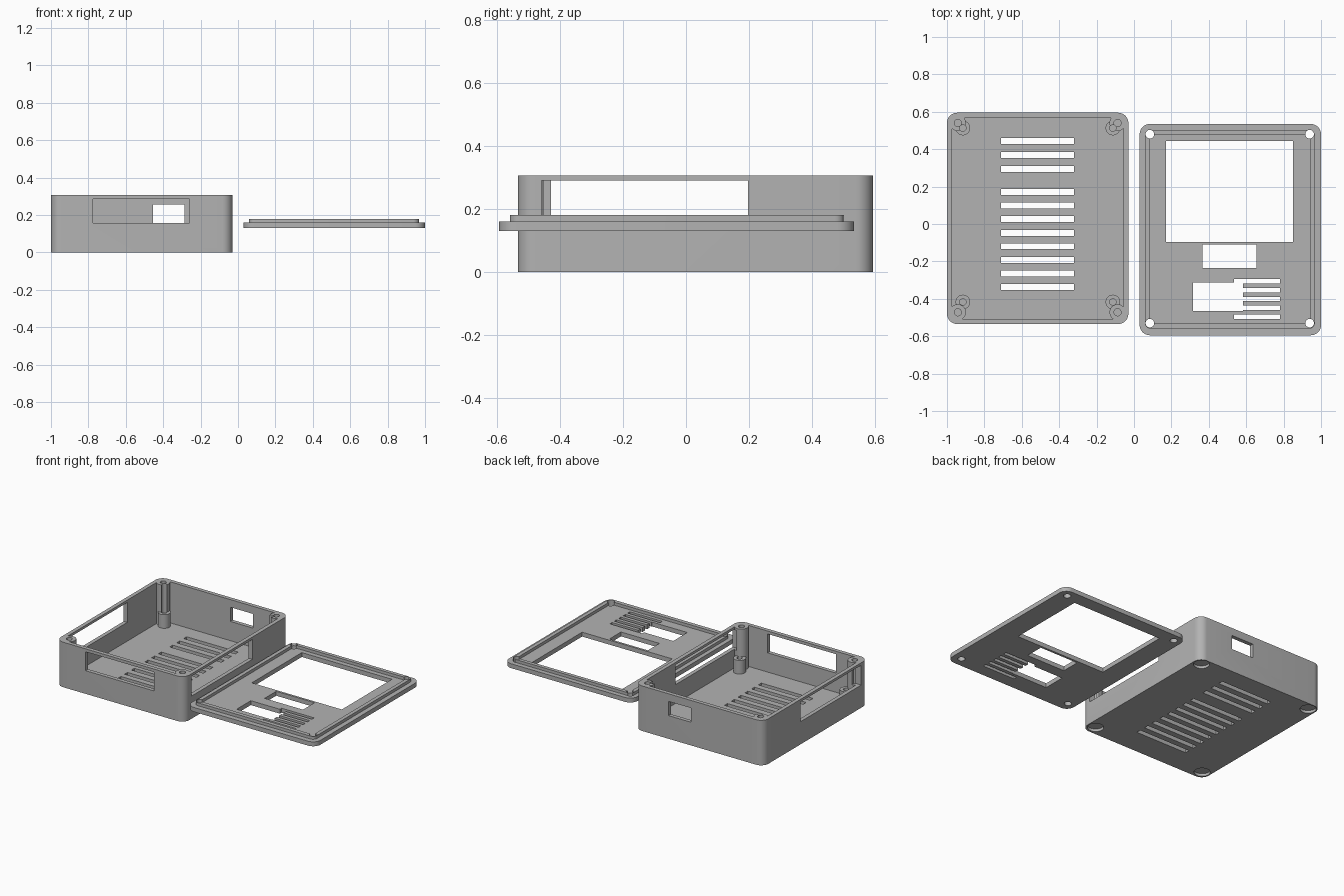
import bpy, bmesh, math

if "Cube" in bpy.data.objects:
    bpy.data.objects.remove(bpy.data.objects["Cube"])

grey = bpy.data.materials.new("matte grey")
grey.diffuse_color = (0.45, 0.45, 0.45, 1)
grey.use_nodes = True
grey.node_tree.nodes["Principled BSDF"].inputs["Base Color"].default_value = grey.diffuse_color


def prism(name, points, z0, z1):
    """Extrude a flat outline from z0 to z1."""
    bm = bmesh.new()
    face = bm.faces.new([bm.verts.new((x, y, z0)) for x, y in points])
    top = bmesh.ops.extrude_face_region(bm, geom=[face])["geom"]
    bmesh.ops.translate(bm, vec=(0, 0, z1 - z0),
                        verts=[v for v in top if isinstance(v, bmesh.types.BMVert)])
    bmesh.ops.recalc_face_normals(bm, faces=bm.faces)
    mesh = bpy.data.meshes.new(name)
    bm.to_mesh(mesh)
    bm.free()
    obj = bpy.data.objects.new(name, mesh)
    bpy.context.collection.objects.link(obj)
    mesh.materials.append(grey)
    return obj


def box(name, x0, x1, y0, y1, z0, z1, r=0):
    """Box with optional rounded vertical corners."""
    if r == 0:
        return prism(name, [(x0, y0), (x1, y0), (x1, y1), (x0, y1)], z0, z1)
    pts = []
    for i, (cx, cy) in enumerate([(x1 - r, y1 - r), (x0 + r, y1 - r),
                                  (x0 + r, y0 + r), (x1 - r, y0 + r)]):
        for k in range(9):
            a = math.pi / 2 * (i + k / 8)
            pts.append((cx + r * math.cos(a), cy + r * math.sin(a)))
    return prism(name, pts, z0, z1)


def cylinder(name, x, y, r, z0, z1, n=32):
    return prism(name, [(x + r * math.cos(2 * math.pi * i / n),
                         y + r * math.sin(2 * math.pi * i / n)) for i in range(n)], z0, z1)


def combine(target, tools, op):
    """Apply booleans one after another and remove the helpers."""
    mods = []
    for t in tools:
        m = target.modifiers.new("bool", 'BOOLEAN')
        m.operation, m.object, m.solver = op, t, 'EXACT'
    dg = bpy.context.evaluated_depsgraph_get()
    mesh = bpy.data.meshes.new_from_object(target.evaluated_get(dg))
    target.modifiers.clear()
    target.data = mesh
    for t in tools:
        bpy.data.objects.remove(t)


# --- open case: shell with floor ---
X0, X1, Y0, Y1, H = -1.0, -0.03, -0.535, 0.595, 0.307
FLOOR, WALL, STAND = 0.027, 0.027, 0.12
case = box("case", X0, X1, Y0, Y1, 0, H, 0.055)
combine(case, [box("cavity", X0 + WALL, X1 - WALL, Y0 + WALL, Y1 - WALL, FLOOR, H + 0.1, 0.025)],
        'DIFFERENCE')

# corner screw pillars and lower board standoffs
pillars = [(x, y) for x in (-0.942, -0.088) for y in (-0.472, 0.54)]
standoffs = [(x, y) for x in (-0.915, -0.113) for y in (-0.417, 0.513)]
combine(case, [cylinder("pillar", x, y, 0.043, 0.01, H) for x, y in pillars]
        + [cylinder("standoff", x, y, 0.039, 0.012, STAND) for x, y in standoffs], 'UNION')

# blind screw holes and round foot recesses underneath
cuts = [cylinder("screw_hole", x, y, 0.019, 0.08, H + 0.1) for x, y in pillars]
cuts += [cylinder("board_hole", x, y, 0.017, 0.045, H + 0.1) for x, y in standoffs]
cuts += [cylinder("foot_recess", x, y, 0.05, -0.1, 0.018) for x, y in pillars]
# floor vents
for y in (0.444, 0.369, 0.294, 0.171, 0.099, 0.027, -0.047, -0.119, -0.193, -0.265, -0.338):
    cuts.append(box("vent", -0.71, -0.32, y - 0.016, y + 0.016, -0.1, 0.1))
# side, front and back openings
cuts += [box("left_opening", -1.1, -0.95, -0.46, 0.197, 0.155, 0.29),
         box("right_opening", -0.08, 0.1, -0.46, 0.197, 0.155, 0.29),
         box("front_opening", -0.775, -0.26, -0.7, -0.48, 0.158, 0.287),
         box("back_opening", -0.455, -0.285, 0.55, 0.7, 0.158, 0.255)]
combine(case, cuts, 'DIFFERENCE')

# --- lid: plate with raised locating lip ---
lid = box("lid", 0.03, 1.0, -0.595, 0.535, 0.13, 0.16, 0.055)
lip = box("lip", 0.059, 0.967, -0.56, 0.503, 0.15, 0.18, 0.03)
combine(lip, [box("lip_inside", 0.085, 0.941, -0.532, 0.478, 0.1, 0.3)], 'DIFFERENCE')
combine(lid, [lip], 'UNION')

# screw holes, display window, button window, connector window
cuts = [cylinder("lid_hole", x, y, 0.023, 0, 0.3) for x in (0.085, 0.939) for y in (-0.53, 0.48)]
cuts += [box("display_window", 0.17, 0.85, -0.095, 0.445, 0, 0.3),
         box("button_window", 0.365, 0.655, -0.235, -0.11, 0, 0.3),
         box("connector_window", 0.315, 0.583, -0.464, -0.312, 0, 0.3)]
# grille slots
for i in range(5):
    y = -0.305 - 0.048 * i
    cuts.append(box("grille_slot", 0.535, 0.78, y - 0.012, y + 0.012, 0, 0.3))
combine(lid, cuts, 'DIFFERENCE')

# smooth the rounded corners, keep edges crisp
for obj in (case, lid):
    bpy.ops.object.select_all(action='DESELECT')
    obj.select_set(True)
    bpy.context.view_layer.objects.active = obj
    bpy.ops.object.shade_smooth_by_angle(angle=math.radians(30))
